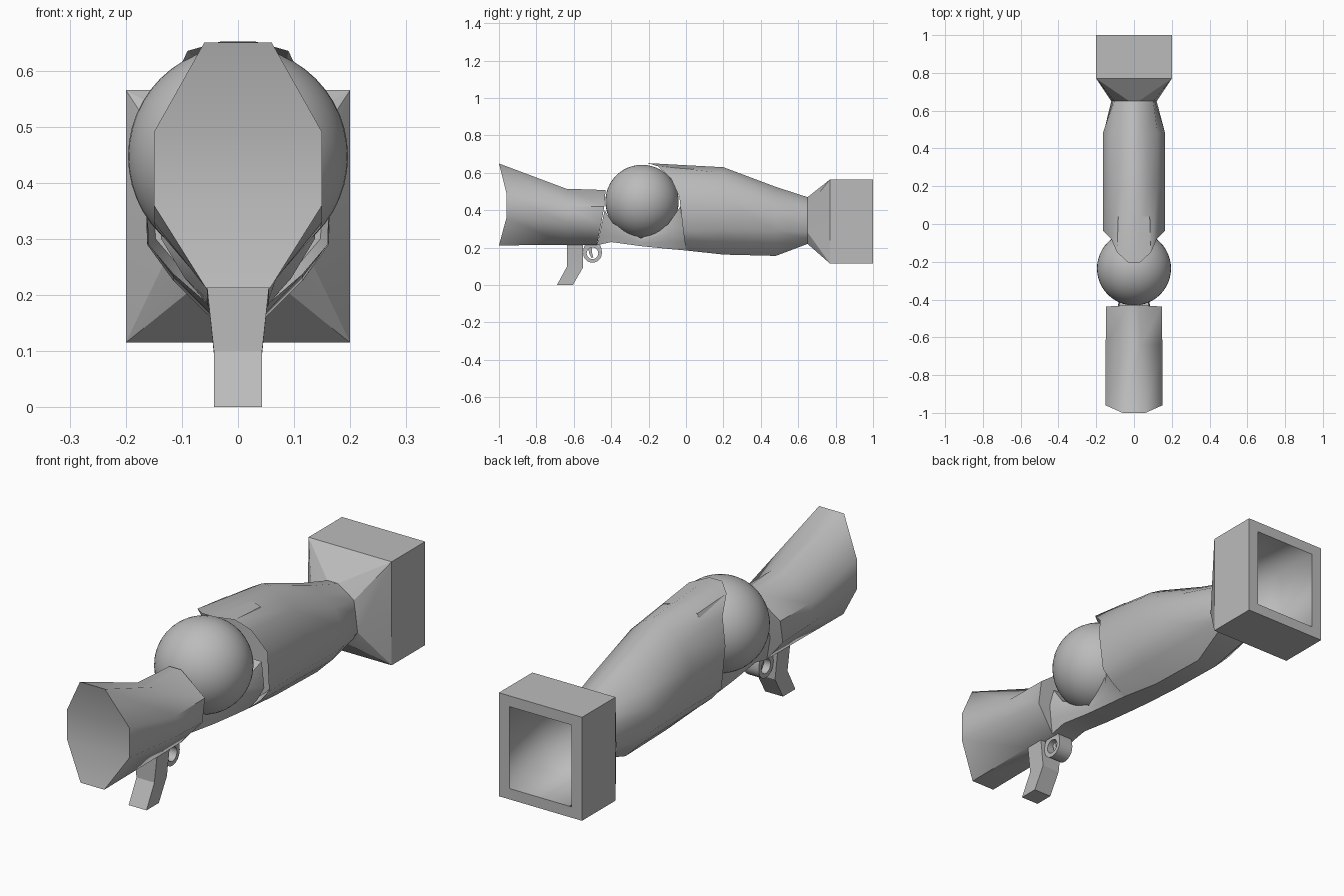
import bpy, bmesh, math

if "Cube" in bpy.data.objects:
    bpy.data.objects.remove(bpy.data.objects["Cube"], do_unlink=True)

grey = bpy.data.materials.new("plain_grey")
grey.use_nodes = True
grey.diffuse_color = (0.5, 0.5, 0.5, 1)
grey.node_tree.nodes["Principled BSDF"].inputs["Base Color"].default_value = (0.5, 0.5, 0.5, 1)


def finish(name, bm, angle=30, normals=True):
    if normals:
        bmesh.ops.recalc_face_normals(bm, faces=bm.faces)
    mesh = bpy.data.meshes.new(name)
    bm.to_mesh(mesh)
    bm.free()
    mesh.materials.append(grey)
    ob = bpy.data.objects.new(name, mesh)
    bpy.context.collection.objects.link(ob)
    bpy.ops.object.select_all(action='DESELECT')
    ob.select_set(True)
    bpy.context.view_layer.objects.active = ob
    bpy.ops.object.shade_smooth_by_angle(angle=math.radians(angle))
    return ob


def loft(name, halves, angle=30):
    """Skin mirrored half sections (listed top to bottom), capping both ends with strips."""
    bm = bmesh.new()
    n = len(halves[0])
    rings = []
    for half in halves:
        full = list(half) + [(-x, y, z) for x, y, z in reversed(half)]
        rings.append([bm.verts.new(p) for p in full])
    for a, b in zip(rings, rings[1:]):
        for i in range(2 * n):
            j = (i + 1) % (2 * n)
            bm.faces.new((a[i], a[j], b[j], b[i]))
    for r in (rings[0], rings[-1]):
        for i in range(n - 1):
            bm.faces.new((r[i], r[i + 1], r[-2 - i], r[-1 - i]))
    return finish(name, bm, angle)


def flat(y, pts):
    return [(x, y, z) for x, z in pts]


# Shoulder stock with a hollowed butt
loft("stock", [
    [(.06, -1, .65), (.15, -.96, .49), (.15, -.96, .36), (.057, -1, .212)],
    flat(-.64, [(.037, .515), (.15, .42), (.15, .33), (.057, .215)]),
    [(.028, -.43, .508), (.147, -.437, .42), (.147, -.455, .32), (.055, -.476, .215)]], 50)

# Main body: recessed front, slanted rim, ridged top, tapering to the neck
rim = [(.03, -.205, .652), (.09, -.15, .635), (.12, -.08, .57), (.165, -.035, .47),
       (.16, -.015, .29), (.115, -.008, .237), (.055, 0, .185)]
neck = flat(.65, [(.025, .47), (.065, .445), (.102, .417), (.11, .365),
                  (.12, .282), (.1, .25), (.07, .22)])
recess = [(x * .92, .04, .42 + (z - .42) * .92) for x, y, z in rim]
loft("body", [
    recess, rim,
    flat(.2, [(.022, .63), (.075, .6), (.125, .555), (.165, .46), (.162, .295), (.115, .232), (.045, .163)]),
    flat(.48, [(.022, .525), (.07, .495), (.125, .455), (.165, .39), (.162, .29), (.115, .225), (.045, .156)]),
    neck], 40)

# Cradle carrying the ball, hollowed in the middle and widening to the body
loft("cradle", [
    [(.08, -.435, .4), (.09, -.45, .33), (.07, -.465, .26), (.055, -.476, .213)],
    [(.07, -.39, .33), (.075, -.39, .3), (.062, -.395, .26), (.055, -.4, .23)],
    [(.05, -.24, .25), (.052, -.24, .24), (.054, -.24, .225), (.055, -.24, .208)],
    [(.075, -.1, .32), (.085, -.09, .28), (.07, -.085, .235), (.055, -.08, .192)],
    [(.135, -.03, .42), (.137, -.015, .3), (.095, -.006, .23), (.055, 0, .185)]])

# Ball
bm = bmesh.new()
bmesh.ops.create_uvsphere(bm, u_segments=48, v_segments=24, radius=.196)
bmesh.ops.translate(bm, verts=bm.verts, vec=(0, -.235, .447))
finish("ball", bm)

# Muzzle flare, from the neck to the square box
MID = .34
bm = bmesh.new()
for s in (-1, 1):
    for x, y, z in neck:
        bm.verts.new((s * x, y, z))
    for t in (-1, 1):
        bm.verts.new((s * .2, .77, MID + t * .225))
bmesh.ops.convex_hull(bm, input=bm.verts)
bmesh.ops.recalc_face_normals(bm, faces=bm.faces)
mouth = [f for f in bm.faces if all(v.co.y > .76 for v in f.verts)]
bmesh.ops.delete(bm, geom=mouth, context='FACES_ONLY')
finish("muzzle_flare", bm, 25, normals=False)


def square_skin(name, sections, angle, closed=False):
    """Skin rectangles given as (y, half width, half height); listed front to back faces outward."""
    bm = bmesh.new()
    rings = [[bm.verts.new((sx * w, y, MID + sz * h))
              for sx, sz in ((1, 1), (-1, 1), (-1, -1), (1, -1))] for y, w, h in sections]
    for a, b in zip(rings, rings[1:]):
        for i in range(4):
            j = (i + 1) % 4
            bm.faces.new((a[i], a[j], b[j], b[i]))
    if closed:
        bm.faces.new(rings[-1])
    finish(name, bm, angle, normals=False)


# Muzzle box with its rim, and the softly shaded bore inside
square_skin("muzzle_box", [(.77, .2, .225), (1, .2, .225), (1, .15, .178)], 30)
square_skin("muzzle_bore", [(1, .15, .178), (.8, .145, .172), (.67, .08, .09)], 180, closed=True)

# Grip, bent halfway down
loft("grip", [
    [(.057, -.636, .23), (.057, -.55, .23)],
    [(.043, -.636, .1), (.043, -.55, .095)],
    [(.043, -.69, 0), (.043, -.605, 0)]], 15)

# Trigger guard: a thick loop, squared off where it meets the stock
bm = bmesh.new()
N = 24
rings = []
for x, r, square in ((.035, .05, .3), (.035, .031, 1), (-.035, .031, 1), (-.035, .05, .3)):
    ring = []
    for i in range(N):
        c, s = (f(2 * math.pi * i / N) for f in (math.cos, math.sin))
        if s > 0:
            c = math.copysign(abs(c) ** square, c)
        ring.append(bm.verts.new((x, -.5 + r * c, .17 + r * s)))
    rings.append(ring)
for a, b in zip(rings, rings[1:] + rings[:1]):
    for i in range(N):
        j = (i + 1) % N
        bm.faces.new((a[i], a[j], b[j], b[i]))
finish("trigger_guard", bm)

# Trigger
loft("trigger", [
    [(.012, -.525, .21), (.012, -.505, .21)],
    [(.012, -.518, .17), (.012, -.502, .17)],
    [(.01, -.505, .145), (.01, -.495, .148)]], 20)
